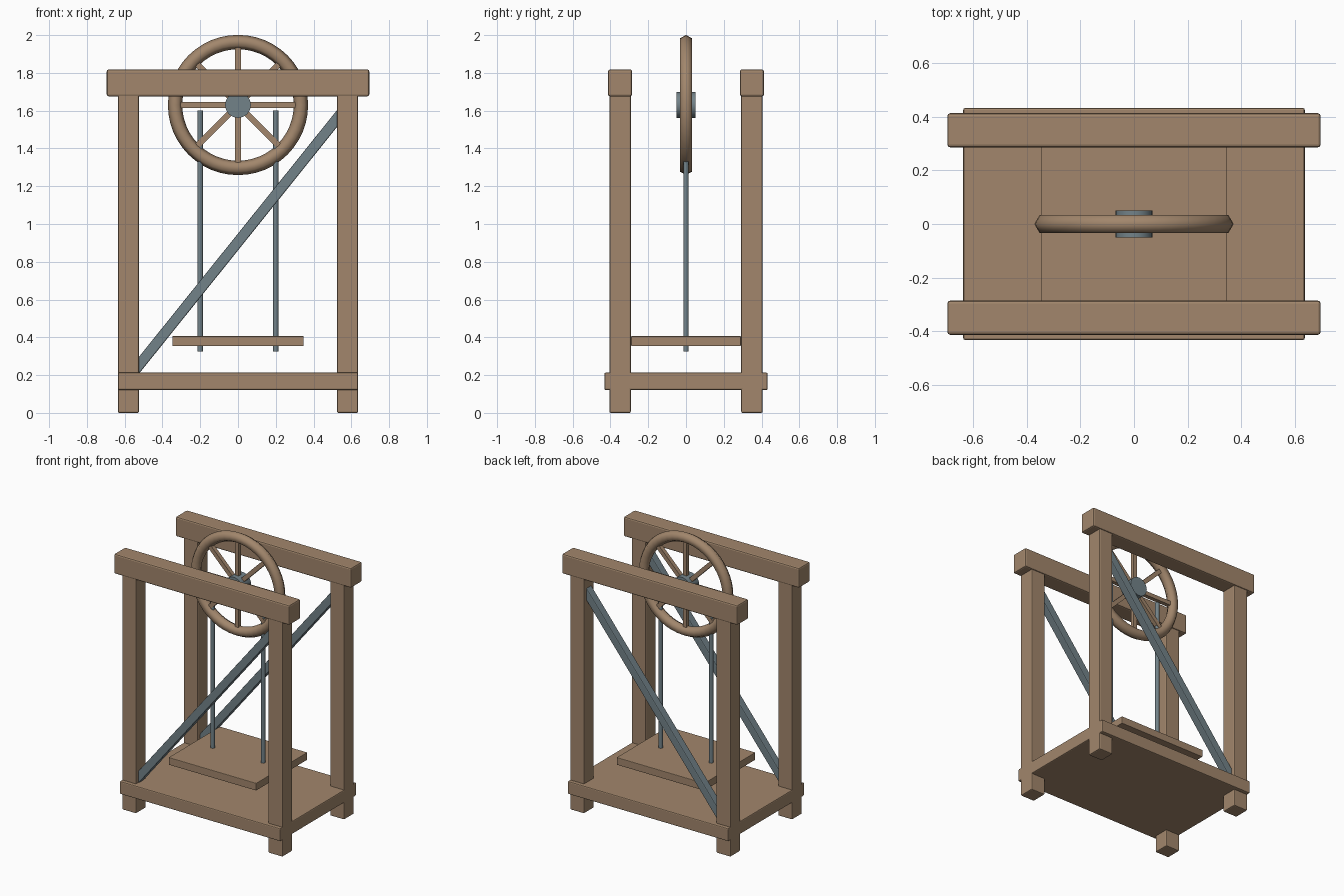
import bpy, math
from mathutils import Matrix

if "Cube" in bpy.data.objects:
    bpy.data.objects.remove(bpy.data.objects["Cube"])


def material(name, rgb):
    m = bpy.data.materials.new(name)
    m.diffuse_color = (*rgb, 1)
    m.use_nodes = True
    m.node_tree.nodes["Principled BSDF"].inputs["Base Color"].default_value = m.diffuse_color
    return m


WOOD = material("tan wood", (0.36, 0.24, 0.15))
STEEL = material("blue grey metal", (0.17, 0.225, 0.25))


def finish(obj, name, mat, bevel=0.0):
    obj.name = name
    obj.data.materials.append(mat)
    if bevel:
        b = obj.modifiers.new("bevel", 'BEVEL')
        b.width = bevel
        b.segments = 2
    return obj


def box(name, centre, size, mat, bevel=0.007, tilt=0.0):
    """Bevelled box, optionally tilted about the y axis."""
    bpy.ops.mesh.primitive_cube_add(size=1)
    obj = bpy.context.object
    obj.data.transform(Matrix.Diagonal((*size, 1)))
    obj.location = centre
    obj.rotation_euler.y = tilt
    return finish(obj, name, mat, bevel)


def rod(name, centre, radius, length, mat, sides, tilt_x=0.0):
    bpy.ops.mesh.primitive_cylinder_add(vertices=sides, radius=radius, depth=length,
                                        location=centre, rotation=(tilt_x, 0, 0))
    bpy.ops.object.shade_smooth_by_angle(angle=math.radians(40))
    return finish(bpy.context.object, name, mat)


AXLE_Z = 1.63

# Base deck and hanging platform
box("base_deck", (0, 0, 0.167), (1.272, 0.864, 0.092), WOOD)
box("hanging_platform", (0, 0, 0.38), (0.694, 0.58, 0.053), WOOD, 0.003)

# Two matching side frames: posts, top beam and diagonal brace
brace_x, brace_z = 1.12, 1.12 * 1.246
for side, y in (("front", -0.349), ("back", 0.349)):
    for end, x in (("left", -0.58), ("right", 0.58)):
        box(f"{side}_{end}_post", (x, y, 0.845), (0.112, 0.113, 1.69), WOOD)
    box(f"{side}_top_beam", (0, y, 1.747), (1.39, 0.127, 0.142), WOOD, 0.01)
    box(f"{side}_brace", (0, y, 0.905), (math.hypot(brace_x, brace_z), 0.056, 0.056),
        STEEL, 0.006, -math.atan2(brace_z, brace_x))

# Hanging rods
for end, x in (("left", -0.2), ("right", 0.2)):
    rod(f"{end}_hanging_rod", (x, 0, 0.9625), 0.0145, 1.275, STEEL, 12)

# Wheel rim, with a six-sided section
bpy.ops.mesh.primitive_torus_add(major_segments=48, minor_segments=6,
                                 major_radius=0.333, minor_radius=0.038,
                                 location=(0, 0, AXLE_Z), rotation=(math.pi / 2, 0, 0))
bpy.ops.object.shade_smooth()
finish(bpy.context.object, "wheel_rim", WOOD)

# Hub and the four full-width bars that make eight spokes
rod("wheel_hub", (0, 0, AXLE_Z), 0.068, 0.1, STEEL, 32, math.pi / 2)
for i in range(4):
    box(f"spoke_bar_{i + 1}", (0, 0, AXLE_Z), (0.64, 0.03, 0.03), WOOD, 0, i * math.pi / 4)
